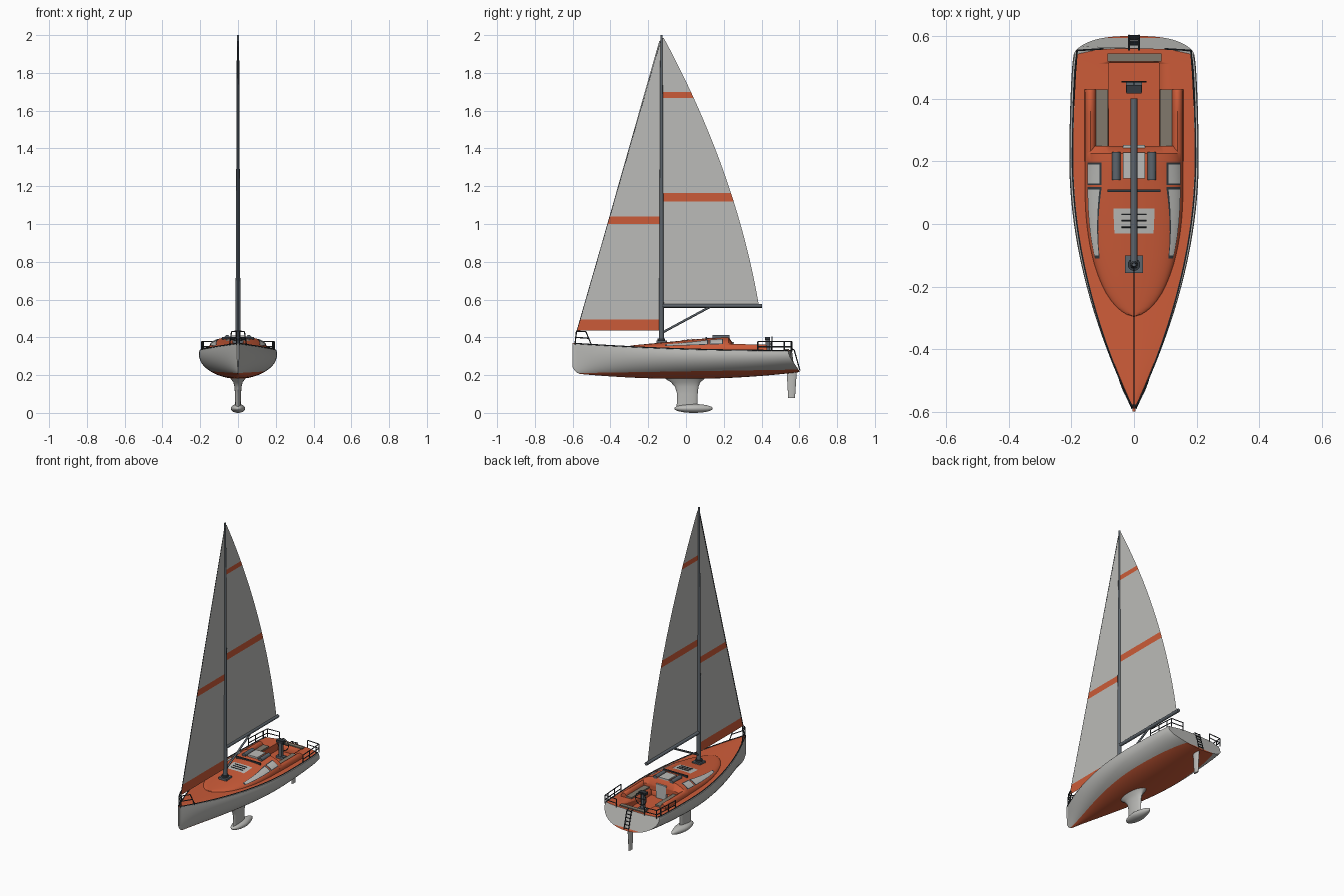
import bpy, bmesh, math
from mathutils import Vector, Matrix

if "Cube" in bpy.data.objects:
    bpy.data.objects.remove(bpy.data.objects["Cube"])

def mat(name, r, g, b):
    m = bpy.data.materials.new(name)
    m.diffuse_color = (r, g, b, 1)
    m.use_nodes = True
    m.node_tree.nodes["Principled BSDF"].inputs["Base Color"].default_value = m.diffuse_color
    return m

LIGHT = mat("light_grey", .50, .50, .48)
ORANGE = mat("orange", .60, .105, .04)
SLATE = mat("slate", .11, .13, .15)
DARK = mat("dark_grey", .035, .042, .05)
TAN = mat("taupe", .22, .19, .15)

def finish(name, bm, mats, angle=35, normals=True):
    if normals:
        bmesh.ops.recalc_face_normals(bm, faces=bm.faces)
    me = bpy.data.meshes.new(name)
    bm.to_mesh(me)
    bm.free()
    for m in mats:
        me.materials.append(m)
    ob = bpy.data.objects.new(name, me)
    bpy.context.collection.objects.link(ob)
    bpy.ops.object.select_all(action='DESELECT')
    ob.select_set(True)
    bpy.context.view_layer.objects.active = ob
    bpy.ops.object.shade_smooth_by_angle(angle=math.radians(angle))
    return ob

def skin(bm, rings, closed=True, caps=True, pick=lambda j: 0):
    vs = [[bm.verts.new(p) for p in r] for r in rings]
    n = len(vs[0])
    for a, b in zip(vs, vs[1:]):
        for j in range(n if closed else n - 1):
            f = bm.faces.new((a[j], a[(j + 1) % n], b[(j + 1) % n], b[j]))
            f.material_index = pick(j)
    if caps:
        bm.faces.new(vs[0])
        bm.faces.new(vs[-1])

def loft(name, rings, m, **kw):
    bm = bmesh.new()
    skin(bm, rings, **kw)
    return finish(name, bm, [m])

def box(name, lo, hi, m):
    bm = bmesh.new()
    lo, hi = Vector(lo), Vector(hi)
    bmesh.ops.create_cube(bm, size=1, matrix=Matrix.Translation((lo + hi) / 2) @ Matrix.Diagonal((*(hi - lo), 1)))
    return finish(name, bm, [m])

def tubes(name, paths, r, m, r2=None, seg=8):
    bm = bmesh.new()
    for path in paths:
        for a, b in zip(path, path[1:]):
            a, b = Vector(a), Vector(b)
            d = b - a
            M = Matrix.Translation((a + b) / 2) @ d.to_track_quat('Z', 'Y').to_matrix().to_4x4()
            bmesh.ops.create_cone(bm, cap_ends=True, segments=seg, radius1=r, radius2=r2 or r, depth=d.length, matrix=M)
    return finish(name, bm, [m], 50)

def both(path):
    return [path, [(-x, y, z) for x, y, z in path]]

# Hull lines: half beam, sheer height, keel line
def beam(y):
    if y < .2:
        return max(.005, .207 * (1 - ((.2 - y) / .8) ** 1.9))
    return .207 - .015 * ((y - .2) / .4) ** 2

def sheer(y):
    return .328 + .038 * ((.5 - y) / 1.1) ** 2

def keel_z(y):
    return .18 + (.03 if y < 0 else .036) * (y / .6) ** 2 + .03 * max(0, (-.56 - y) / .04) ** 2

def hull_pt(y, x, z):
    # raked, rounded transom
    w = max(0, (y - .45) / .15) ** 2
    return (x, y - w * (.035 * (z - .22) / .1 + .028 * (x / .2) ** 4), z)

ARC = math.radians(100)
NS = 32
def hull_ring(y):
    b, s, k = beam(y), sheer(y), keel_z(y)
    c = -math.cos(ARC)
    zc = (s + c * k) / (1 + c)
    pts = []
    for j in range(NS + 1):
        t = ARC * (2 * j / NS - 1)
        pts.append(hull_pt(y, b * math.sin(t), zc - (zc - k) * math.cos(t)))
    e = b * math.sin(ARC)
    for q in (.95, .6, .3, 0, -.3, -.6, -.95):
        pts.append(hull_pt(y, e * q, s + .004 * (1 - q * q)))
    return pts

bm = bmesh.new()
ys = [-.6, -.592, -.584, -.575] + [-.56 + 1.16 * i / 44 for i in range(45)]
skin(bm, [hull_ring(y) for y in ys], pick=lambda j: 1 if NS < j < NS + 7 else 0)
# antifouling paint below the waterline
co, no = Vector((0, 0, .22)), Vector((0, -.016, 1)).normalized()
bmesh.ops.bisect_plane(bm, geom=bm.verts[:] + bm.edges[:] + bm.faces[:], plane_co=co, plane_no=no)
for f in bm.faces:
    if (f.calc_center_median() - co).dot(no) < 0 and abs(f.normal.y) < .9:
        f.material_index = 1
hull = finish("hull", bm, [LIGHT, ORANGE], 40)

# Cockpit well cut into the deck
cut = box("cockpit_cutter", (-.08, .235, .285), (.08, .515, .5), LIGHT)
cut.data.materials.append(ORANGE)
for p in cut.data.polygons:
    p.material_index = 1
cut.hide_render = True
md = hull.modifiers.new("well", 'BOOLEAN')
md.object, md.operation, md.solver = cut, 'DIFFERENCE', 'EXACT'
bpy.context.view_layer.objects.active = hull
bpy.ops.object.modifier_apply(modifier=md.name)
bpy.data.objects.remove(cut)

# Coach roof
def roof_pt(y, phi, grow=1.0):
    u = min(1, (y + .295) / .4)
    w = max(.004, .157 * math.sqrt(max(0, 1 - (1 - u) ** 2)))
    zb = sheer(y) - .005
    h = min(.404, .357 + .095 * (y + .29)) - zb
    if y > .225:
        h *= 1 - (y - .225) / .025 * .5
    c, s = math.cos(phi), max(0, math.sin(phi))
    return (grow * w * math.copysign(abs(c) ** .8, c), y, zb + grow * h * s ** .8)

ry = [-.295, -.29, -.28, -.265] + [-.245 + .47 * i / 20 for i in range(21)] + [.25]
loft("coach_roof", [[roof_pt(y, math.pi * j / 28) for j in range(29)] for y in ry], ORANGE)

def patch(name, y0, y1, p0, p1, grow, m, taper=0):
    bm = bmesh.new()
    for side in (0, 1):
        rings = []
        for i in range(9):
            t = i / 8
            top = p0 + (p1 - p0) * (1 - taper * (1 - t))
            row = [p0 + (top - p0) * j / 6 for j in range(7)]
            rings.append([roof_pt(y0 + (y1 - y0) * t, math.pi - a if side else a, grow) for a in row])
        skin(bm, rings, closed=False, caps=False)
    for f in bm.faces:
        f.normal_update()
        if f.normal.z < 0:
            f.normal_flip()
    return finish(name, bm, [m], normals=False)

# Side windows with frames, deck hatch
patch("window_frame_long", -.11, .118, .42, .95, 1.015, DARK, .5)
patch("window_long", -.1, .11, .48, .9, 1.03, LIGHT, .5)
patch("window_frame_short", .124, .196, .42, .95, 1.015, DARK)
patch("window_short", .13, .19, .48, .9, 1.03, LIGHT)
patch("fore_hatch", -.03, .05, 1.24, math.pi / 2, 1.04, LIGHT)
tubes("hatch_bars", [[(-.04, y, .389 + .095 * y), (.04, y, .389 + .095 * y)] for y in (-.01, .01, .03)], .002, DARK)
box("traveller_track", (-.085, .102, .385), (.085, .11, .402), DARK)
box("sliding_hatch", (-.035, .145, .385), (.035, .228, .409), LIGHT)
box("companionway_door", (-.035, .22, .287), (.035, .253, .375), LIGHT)
tubes("roof_rolls", both([(.057, .14, .399), (.057, .23, .399)]), .014, SLATE, seg=14)

# Cockpit coamings, seats and aft bench
for sx, side in ((-1, "left"), (1, "right")):
    rings = []
    for y, q in ((.2, 1), (.25, 1), (.35, .97), (.42, .93), (.43, .75)):
        rings.append([(sx * .139 + .019 * math.cos(a), y, .332 + .032 * q * math.sin(a))
                      for a in [math.tau * j / 16 for j in range(16)]])
    loft(side + "_coaming", rings, ORANGE)
    x = sorted((sx * .083, sx * .122))
    box(side + "_seat", (x[0], .245, .325), (x[1], .43, .341), TAN)
box("aft_bench", (-.085, .52, .32), (.088, .545, .338), TAN)

# Steering pedestal and wheel
box("pedestal_base", (-.026, .42, .285), (.026, .452, .30), SLATE)
box("pedestal", (-.011, .422, .29), (.011, .445, .385), SLATE)
box("instrument_pod", (-.024, .418, .385), (.024, .445, .402), DARK)
rim = [(.038 * math.cos(math.tau * i / 20), .455, .365 + .038 * math.sin(math.tau * i / 20)) for i in range(21)]
spokes = [[(0, .455, .365), rim[i]] for i in (0, 5, 10, 15)]
tubes("steering_wheel", [rim] + spokes + [[(0, .435, .365), (0, .457, .365)]], .0025, DARK, seg=6)

# Toe rail following the sheer
rail = []
for i in range(41):
    y = -.59 + 1.185 * i / 40
    rail.append(hull_pt(y, .95 * beam(y), sheer(y) + .003))
tubes("toe_rail", both(rail), .003, DARK, seg=6)

# Stern rails
stern = []
for z in (.35, .377):
    stern += both([(.193, .38, z), (.188, .48, z), (.182, .555, z), (.1, .56, z)])
for x, y in ((.193, .38), (.19, .45), (.186, .52), (.182, .555), (.1, .56)):
    stern += both([(x, y, .325), (x, y, .377)])
tubes("stern_rails", stern, .003, DARK, seg=6)

# Bow pulpit
pulpit = both([(.045, -.5, .358), (.034, -.53, .43), (.008, -.58, .433), (.007, -.588, .36)])
pulpit += both([(.04, -.515, .395), (.008, -.584, .4)]) + [[(-.008, -.58, .433), (.008, -.58, .433)]]
tubes("bow_pulpit", pulpit, .0032, DARK, seg=6)

# Boarding ladder on the transom
lad = both([(.016, .555, .338), (.016, .572, .336), (.016, .603, .225)])
for i in range(6):
    t = i / 5
    lad.append([(-.016, .573 + .029 * t, .332 - .1 * t), (.016, .573 + .029 * t, .332 - .1 * t)])
tubes("boarding_ladder", lad, .003, DARK, seg=6)

# Keel fin, bulb and rudder
def foil(y0, y1, t, z):
    return [(t * math.sin(a), (y0 + y1) / 2 - (y1 - y0) / 2 * math.cos(a), z)
            for a in [math.tau * j / 24 for j in range(24)]]

loft("keel_fin", [foil(*r) for r in ((-.125, .125, .046, .198), (-.105, .095, .036, .178), (-.08, .076, .025, .162),
     (-.058, .066, .019, .138), (-.047, .062, .016, .1), (-.05, .06, .014, .02))], LIGHT)
bm = bmesh.new()
bmesh.ops.create_uvsphere(bm, u_segments=28, v_segments=16, radius=1,
                          matrix=Matrix.Translation((0, .04, .0235)) @ Matrix.Diagonal((.038, .102, .0235, 1)))
for v in bm.verts:
    if v.co.y > .04:
        v.co.x *= 1 - 3.5 * (v.co.y - .04)
finish("keel_bulb", bm, [LIGHT], 60)
loft("rudder", [foil(.532, .588, .009, .235), foil(.534, .585, .009, .2), foil(.541, .577, .006, .08)], LIGHT)

# Mast, boom and vang
MY = -.13
box("mast_step", (-.028, -.157, .365), (.028, -.1, .383), SLATE)
tubes("mast_collar", [[(0, MY, .38), (0, MY, .395)]], .02, DARK, seg=16)
tubes("mast", [[(0, MY, .37), (0, MY, 2.0)]], .0135, SLATE, .006, 16)
tubes("boom", [[(0, MY, .567), (0, .402, .567)]], .0105, SLATE, seg=12)
tubes("boom_vang", [[(0, -.12, .428), (0, .13, .563)]], .006, SLATE)
tubes("forestay", [[(0, -.59, .362), (0, -.577, .435), (0, MY, 1.985)]], .002, DARK, seg=6)

# Sails with stripes
def sail(name, z0, z1, y_lo, y_hi, stripes):
    zs = sorted({z0 + (z1 - z0) * i / 24 for i in range(25)} | {z for s in stripes for z in s})
    bm = bmesh.new()
    skin(bm, [[(0, y_lo(z), z), (0, y_hi(z), z)] for z in zs], closed=False, caps=False)
    for f in bm.faces:
        zc = f.calc_center_median().z
        f.material_index = int(any(a < zc < b for a, b in stripes))
    bmesh.ops.solidify(bm, geom=bm.faces[:], thickness=.003)
    bmesh.ops.translate(bm, verts=bm.verts, vec=(-.0015 if max(v.co.x for v in bm.verts) > .001 else .0015, 0, 0))
    finish(name, bm, [LIGHT, ORANGE])

def leech(z):
    u = (2 - z) / 1.426
    return MY + .004 + .511 * (1.52 * u - .52 * u * u)

sail("mainsail", .574, 1.985, lambda z: MY, leech, [(1.12, 1.163), (1.667, 1.698)])
sail("jib", .435, 1.97, lambda z: -.577 + .44 * (z - .435) / 1.55, lambda z: MY - .008 + .006 * (z - .435) / 1.5,
     [(.436, .495), (1.0, 1.04)])
